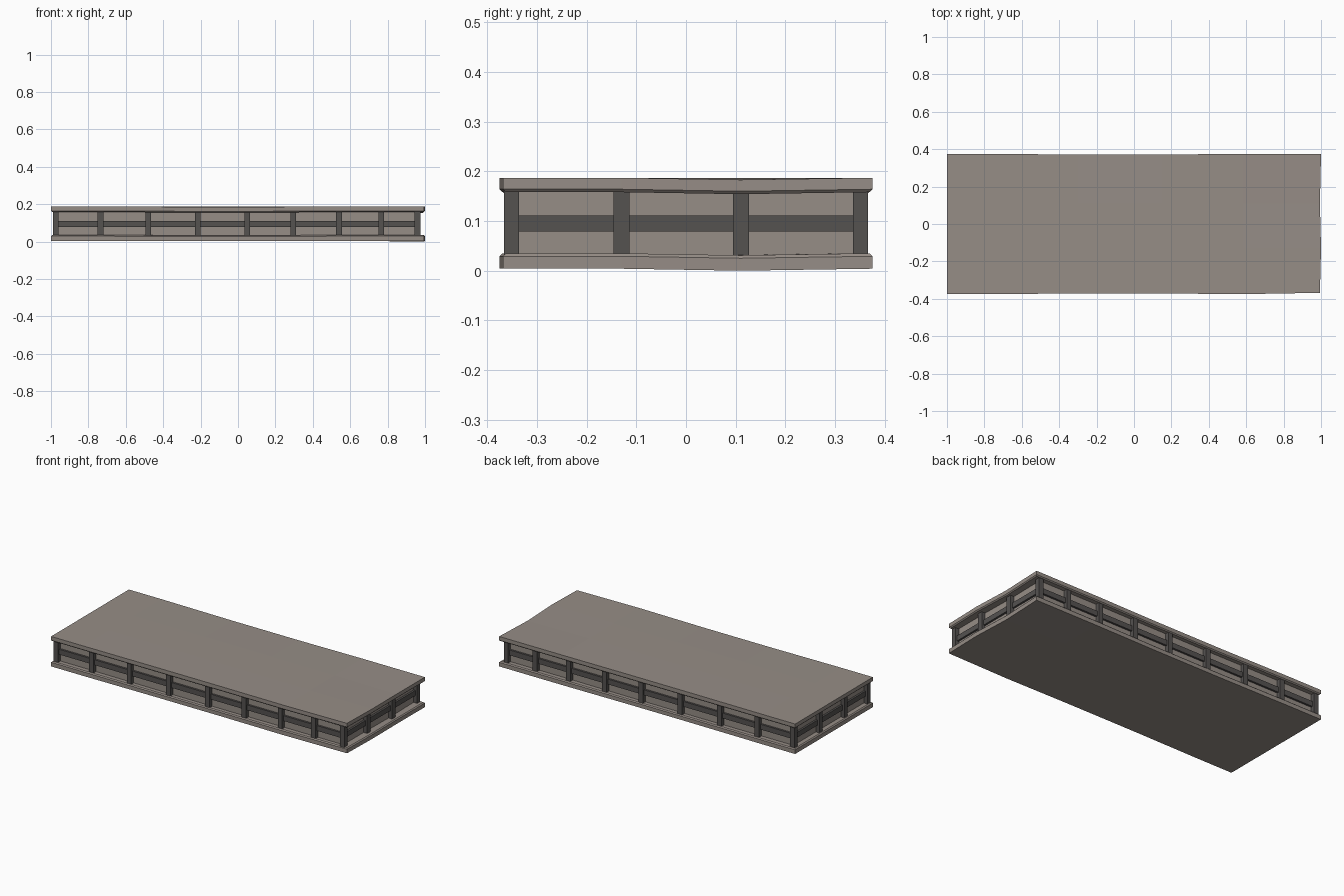
import bpy, bmesh
from mathutils import Vector

if "Cube" in bpy.data.objects:
    bpy.data.objects.remove(bpy.data.objects["Cube"])


def material(name, rgb):
    m = bpy.data.materials.new(name)
    m.diffuse_color = (*rgb, 1)
    m.use_nodes = True
    m.node_tree.nodes["Principled BSDF"].inputs["Base Color"].default_value = m.diffuse_color
    return m


STONE = material("warm grey stone", (0.305, 0.267, 0.24))
IRON = material("dark grey iron", (0.09, 0.084, 0.081))


def finish(name, bm, mat):
    bmesh.ops.recalc_face_normals(bm, faces=bm.faces)
    me = bpy.data.meshes.new(name)
    bm.to_mesh(me)
    bm.free()
    me.materials.append(mat)
    ob = bpy.data.objects.new(name, me)
    bpy.context.collection.objects.link(ob)
    return ob


def box_bm(lo, hi):
    bm = bmesh.new()
    bmesh.ops.create_cube(bm, size=1)
    lo, hi = Vector(lo), Vector(hi)
    for v in bm.verts:
        v.co = Vector([(lo[i] + hi[i]) / 2 + v.co[i] * (hi[i] - lo[i]) for i in range(3)])
    return bm


def box(name, lo, hi, mat):
    return finish(name, box_bm(lo, hi), mat)


def slab(name, z0, z1, inner_z, outer_z, dip):
    """Plate with a worn rim: bevelled inner edge, slight sag along its outline."""
    bm = box_bm((-1, -0.375, z0), (1, 0.375, z1))
    rim = [e for e in bm.edges if all(abs(v.co.z - inner_z) < 1e-5 for v in e.verts)]
    bmesh.ops.bevel(bm, geom=rim, offset=0.006, segments=1, affect='EDGES')
    for x in (-0.78, -0.3, 0.15, 0.58):
        bmesh.ops.bisect_plane(bm, geom=bm.verts[:] + bm.edges[:] + bm.faces[:],
                               plane_co=(x, 0, 0), plane_no=(1, 0, 0))
    for y in (-0.13, 0.11):
        bmesh.ops.bisect_plane(bm, geom=bm.verts[:] + bm.edges[:] + bm.faces[:],
                               plane_co=(0, y, 0), plane_no=(0, 1, 0))
    for v in bm.verts:
        x, y, z = v.co
        outer = abs(z - outer_z) < 0.01
        if x > 0.9:                       # worn right end
            if abs(y - 0.11) < 0.01:
                v.co.z -= 0.004
                v.co.x -= 0.006
            if y < -0.36:
                v.co.y += 0.007
                v.co.x -= 0.006
        elif abs(x) < 0.4 and abs(y) > 0.36:   # long edges bow in slightly
            v.co.y *= 0.99
            v.co.z -= 0.002 if not outer else dip
    return finish(name, bm, STONE)


# Top and bottom plates
slab("bottom_plate", 0.004, 0.035, 0.035, 0.004, 0.0)
slab("top_plate", 0.158, 0.187, 0.158, 0.187, 0.001)

# Recessed wall
X0, X1, Y = -0.99, 0.975, 0.366
box("core_wall", (X0 + 0.024, -Y + 0.024, 0.02), (X1 - 0.024, Y - 0.024, 0.17), STONE)

# Middle rails on the four sides
R = 0.012
for s, n in ((-1, "front"), (1, "back")):
    ya, yb = sorted((s * (Y - R), s * (Y - 0.03)))
    box(n + "_rail", (X0 + R, ya, 0.079), (X1 - R, yb, 0.111), IRON)
box("left_rail", (X0 + R, -Y + R, 0.079), (X0 + 0.03, Y - R, 0.111), IRON)
box("right_rail", (X1 - 0.03, -Y + R, 0.079), (X1 - R, Y - R, 0.111), IRON)

# Posts: long sides including corners, then the short ends
W = 0.03
for i, x in enumerate((-0.975, -0.735, -0.48, -0.215, 0.05, 0.295, 0.54, 0.765, 0.96)):
    for s, n in ((-1, "front"), (1, "back")):
        ya, yb = sorted((s * Y, s * (Y - W)))
        box(f"{n}_post_{i}", (x - W / 2, ya, 0.03), (x + W / 2, yb, 0.161), IRON)
for i, y in enumerate((-0.13, 0.111)):
    box(f"left_post_{i}", (X0, y - 0.016, 0.03), (X0 + W, y + 0.016, 0.161), IRON)
    box(f"right_post_{i}", (X1 - W, y - 0.016, 0.03), (X1, y + 0.016, 0.161), IRON)
